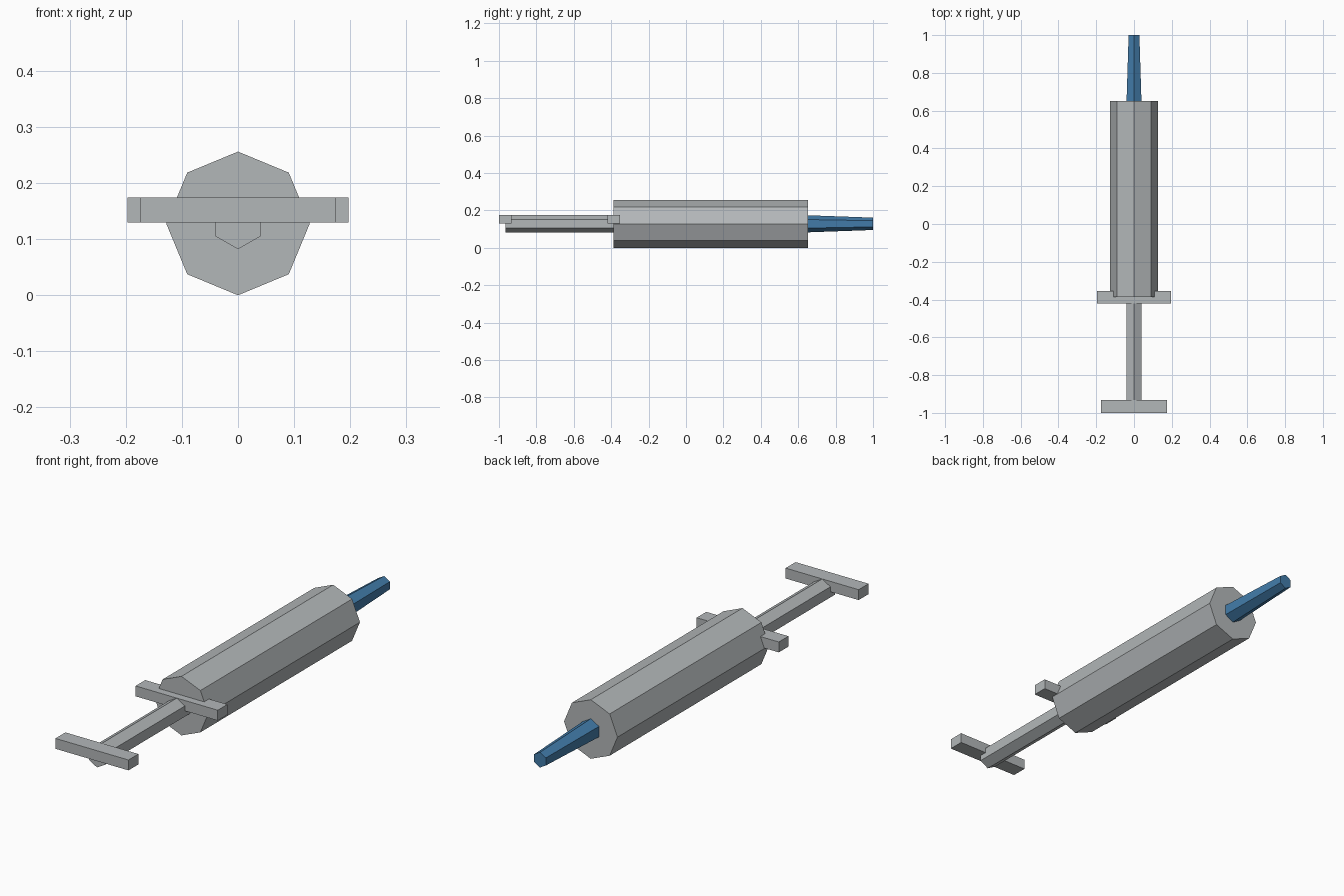
import bpy
import math

cube = bpy.data.objects.get("Cube")
if cube:
    bpy.data.objects.remove(cube, do_unlink=True)

AXIS_Z = 0.128


def material(name, rgb):
    mat = bpy.data.materials.new(name)
    mat.use_nodes = True
    mat.diffuse_color = (*rgb, 1)
    mat.node_tree.nodes["Principled BSDF"].inputs["Base Color"].default_value = (*rgb, 1)
    return mat


grey = material("barrel grey", (0.45, 0.475, 0.485))
blue = material("needle blue", (0.055, 0.2, 0.4))


def finish(obj, name, mat):
    obj.name = obj.data.name = name
    obj.data.materials.append(mat)
    bpy.ops.object.transform_apply(location=True, rotation=True, scale=True)


def prism(name, sides, front, back, r_front, r_back, mat):
    """Faceted tube lying along y, with a corner pointing straight up."""
    bpy.ops.mesh.primitive_cone_add(
        vertices=sides, radius1=r_front, radius2=r_back, depth=back - front,
        location=(0, (front + back) / 2, AXIS_Z), rotation=(-math.pi / 2, 0, 0))
    finish(bpy.context.object, name, mat)


def bar(name, half_width, front, back, mat):
    """Flat crossbar spanning x."""
    bpy.ops.mesh.primitive_cube_add(size=1, location=(0, (front + back) / 2, 0.152))
    obj = bpy.context.object
    obj.scale = (2 * half_width, back - front, 0.045)
    finish(obj, name, mat)


# Barrel, plunger rod and tapered needle
prism("barrel", 8, -0.387, 0.652, 0.128, 0.128, grey)
prism("plunger_rod", 6, -0.965, -0.38, 0.046, 0.046, grey)
prism("needle", 6, 0.64, 1.0, 0.046, 0.033, blue)

# Finger flange and thumb rest
bar("finger_flange", 0.197, -0.42, -0.354, grey)
bar("thumb_rest", 0.175, -1.0, -0.932, grey)
